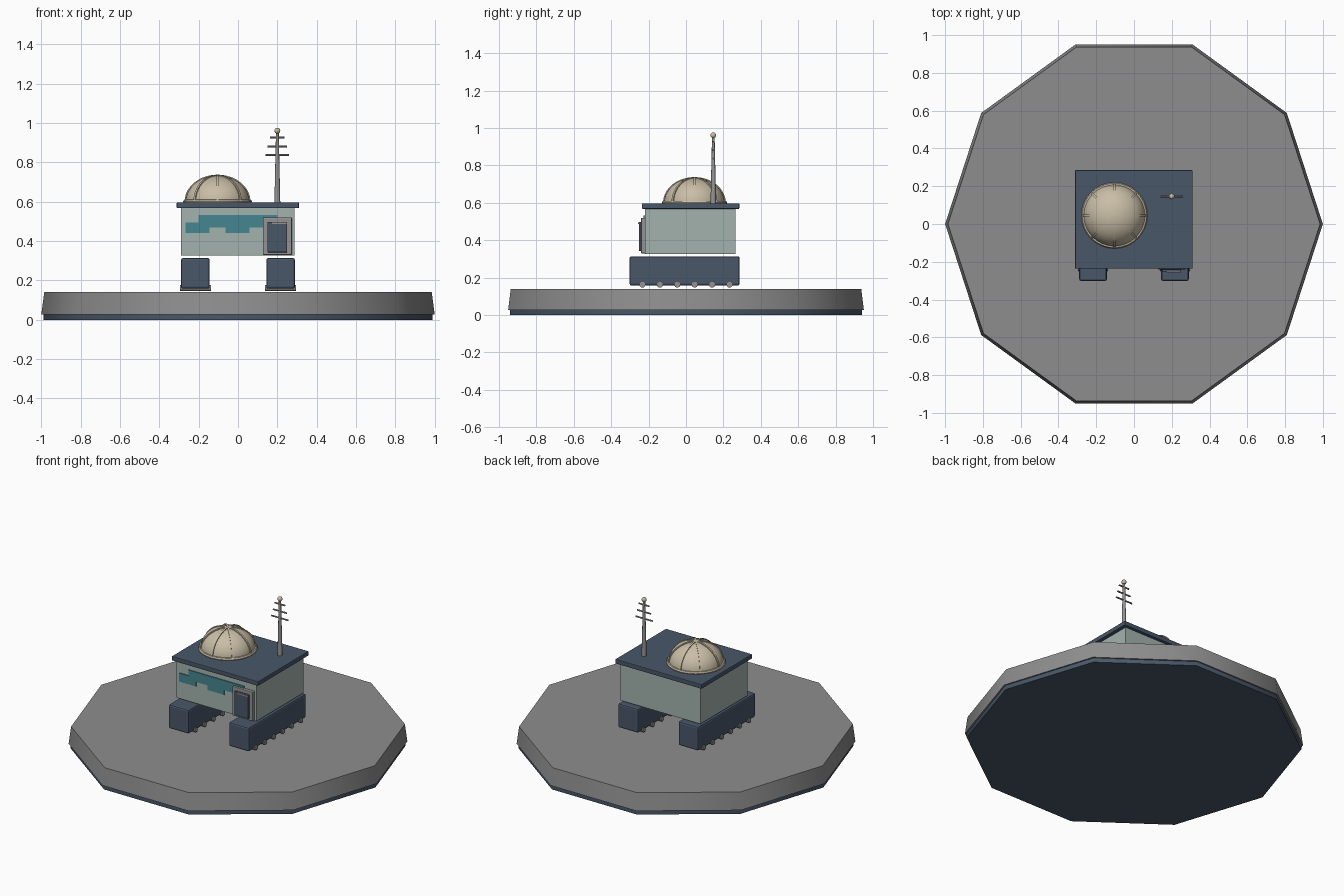
import bpy, bmesh
from math import pi, sin, cos
from mathutils import Matrix

cube = bpy.data.objects.get("Cube")
if cube:
    bpy.data.objects.remove(cube, do_unlink=True)


def material(name, rgb):
    m = bpy.data.materials.new(name)
    m.use_nodes = True
    m.diffuse_color = (*rgb, 1)
    m.node_tree.nodes["Principled BSDF"].inputs["Base Color"].default_value = (*rgb, 1)
    return m


STONE = material("ground grey", (0.27, 0.27, 0.27))
NAVY = material("slate navy", (0.065, 0.095, 0.14))
WALL = material("pale green grey", (0.37, 0.45, 0.42))
CREAM = material("dome cream", (0.58, 0.51, 0.38))
METAL = material("metal grey", (0.30, 0.29, 0.29))
GLASS = material("teal glass", (0.06, 0.24, 0.28))


def finish(name, bm, mat, smooth=False):
    bmesh.ops.recalc_face_normals(bm, faces=bm.faces)
    me = bpy.data.meshes.new(name)
    bm.to_mesh(me)
    bm.free()
    me.materials.append(mat)
    ob = bpy.data.objects.new(name, me)
    bpy.context.scene.collection.objects.link(ob)
    if smooth:
        bpy.ops.object.select_all(action='DESELECT')
        ob.select_set(True)
        bpy.context.view_layer.objects.active = ob
        bpy.ops.object.shade_smooth_by_angle(angle=0.7)
    return ob


def box(name, x, y, z, mat, bevel=0.0):
    """Box from (min, max) pairs."""
    bm = bmesh.new()
    bmesh.ops.create_cube(bm, size=1)
    for v in bm.verts:
        v.co = [a + (b - a) * (c + 0.5) for (a, b), c in zip((x, y, z), v.co)]
    ob = finish(name, bm, mat)
    if bevel:
        mod = ob.modifiers.new("Bevel", 'BEVEL')
        mod.width, mod.segments = bevel, 2
    return ob


def cone(name, r1, r2, depth, centre, mat, sides=12, along_x=False, turn=0.0):
    bm = bmesh.new()
    rot = Matrix.Rotation(pi / 2, 4, 'Y') if along_x else Matrix.Rotation(turn, 4, 'Z')
    bmesh.ops.create_cone(bm, cap_ends=True, segments=sides, radius1=r1, radius2=r2,
                          depth=depth, matrix=Matrix.Translation(centre) @ rot)
    return finish(name, bm, mat, True)


def lathe(name, profile, centre, mat, steps=32):
    """Spin an (r, z) profile about the vertical axis."""
    bm = bmesh.new()
    verts = [bm.verts.new((r, 0, z)) for r, z in profile]
    edges = [bm.edges.new(pair) for pair in zip(verts, verts[1:])]
    bmesh.ops.spin(bm, geom=verts + edges, cent=(0, 0, 0), axis=(0, 0, 1),
                   angle=2 * pi, steps=steps)
    bmesh.ops.remove_doubles(bm, verts=bm.verts, dist=0.0005)
    bmesh.ops.translate(bm, verts=bm.verts, vec=centre)
    return finish(name, bm, mat, True)


# Ten-sided ground slab and its footing
cone("ground_footing", 0.99, 0.99, 0.03, (0, 0, 0.015), NAVY, 10, turn=pi / 2)
cone("ground_slab", 1.0, 0.985, 0.112, (0, 0, 0.084), STONE, 10, turn=pi / 2)

# Tracks with road wheels
for side, label in ((-1, "right"), (1, "left")):
    cx = side * 0.217
    box(label + "_track", (cx - 0.073, cx + 0.073), (-0.302, 0.287), (0.158, 0.314), NAVY, 0.01)
    for i in range(6):
        cone(f"{label}_wheel_{i + 1}", 0.016, 0.016, 0.158,
             (cx, -0.233 + i * 0.0932, 0.162), METAL, 10, along_x=True)

# Cabin and roof
box("cabin", (-0.289, 0.287), (-0.22, 0.265), (0.327, 0.57), WALL)
box("roof", (-0.312, 0.31), (-0.236, 0.285), (0.568, 0.597), NAVY, 0.004)

# Stepped front window
outline = [(-0.267, 0.495), (-0.2, 0.495), (-0.2, 0.533), (0.2, 0.533), (0.2, 0.47),
           (0.058, 0.47), (0.058, 0.44), (-0.063, 0.44), (-0.063, 0.47),
           (-0.145, 0.47), (-0.145, 0.44), (-0.267, 0.44)]
bm = bmesh.new()
pane = bm.faces.new([bm.verts.new((x, -0.218, z)) for x, z in outline])
rim = bmesh.ops.extrude_face_region(bm, geom=[pane])["geom"]
bmesh.ops.translate(bm, verts=[g for g in rim if isinstance(g, bmesh.types.BMVert)],
                    vec=(0, -0.008, 0))
finish("front_window", bm, GLASS)

# Door
box("door_frame", (0.127, 0.274), (-0.24, -0.215), (0.33, 0.52), METAL, 0.004)
box("door_panel", (0.15, 0.25), (-0.252, -0.235), (0.343, 0.498), NAVY, 0.003)
box("door_lintel", (0.172, 0.25), (-0.256, -0.25), (0.488, 0.496), METAL)

# Ribbed dome
DX, DY, DZ, R, H = -0.104, 0.045, 0.6, 0.163, 0.133
arc = [i * pi / 20 for i in range(11)]
lathe("dome", [(R * cos(a), DZ + H * sin(a)) for a in arc], (DX, DY, 0), CREAM)
lathe("dome_ring", [(0.15, 0.595), (0.173, 0.595), (0.175, 0.602), (0.17, 0.61), (0.15, 0.612)],
      (DX, DY, 0), CREAM)
for k in range(8):
    bm = bmesh.new()
    turn = Matrix.Translation((DX, DY, DZ)) @ Matrix.Rotation(k * pi / 4, 4, 'Z')
    rows = []
    for a in arc:
        rows.append([bm.verts.new(turn @ (Matrix.Translation((s * cos(a), w, t * sin(a))).translation))
                     for s, t, w in ((R - 0.004, H - 0.004, -0.006), (R + 0.005, H + 0.005, -0.006),
                                     (R + 0.005, H + 0.005, 0.006), (R - 0.004, H - 0.004, 0.006))])
    for lo, hi in zip(rows, rows[1:]):
        for j in range(4):
            n = (j + 1) % 4
            bm.faces.new((lo[j], lo[n], hi[n], hi[j]))
    bm.faces.new(rows[0])
    bm.faces.new(rows[-1])
    finish(f"dome_rib_{k + 1}", bm, CREAM, True)

# Antenna with three crossbars and a ball tip
AX, AY = 0.2, 0.146
cone("antenna_mast", 0.015, 0.007, 0.36, (AX, AY, 0.775), METAL)
for i, (z, half) in enumerate(((0.837, 0.06), (0.881, 0.049), (0.927, 0.037))):
    cone(f"antenna_crossbar_{i + 1}", 0.005, 0.005, 2 * half, (AX, AY, z), METAL, 8, along_x=True)
lathe("antenna_tip", [(0.015 * cos(a), 0.961 + 0.015 * sin(a))
                      for a in [-pi / 2 + i * pi / 8 for i in range(9)]], (AX, AY, 0), CREAM, 16)
